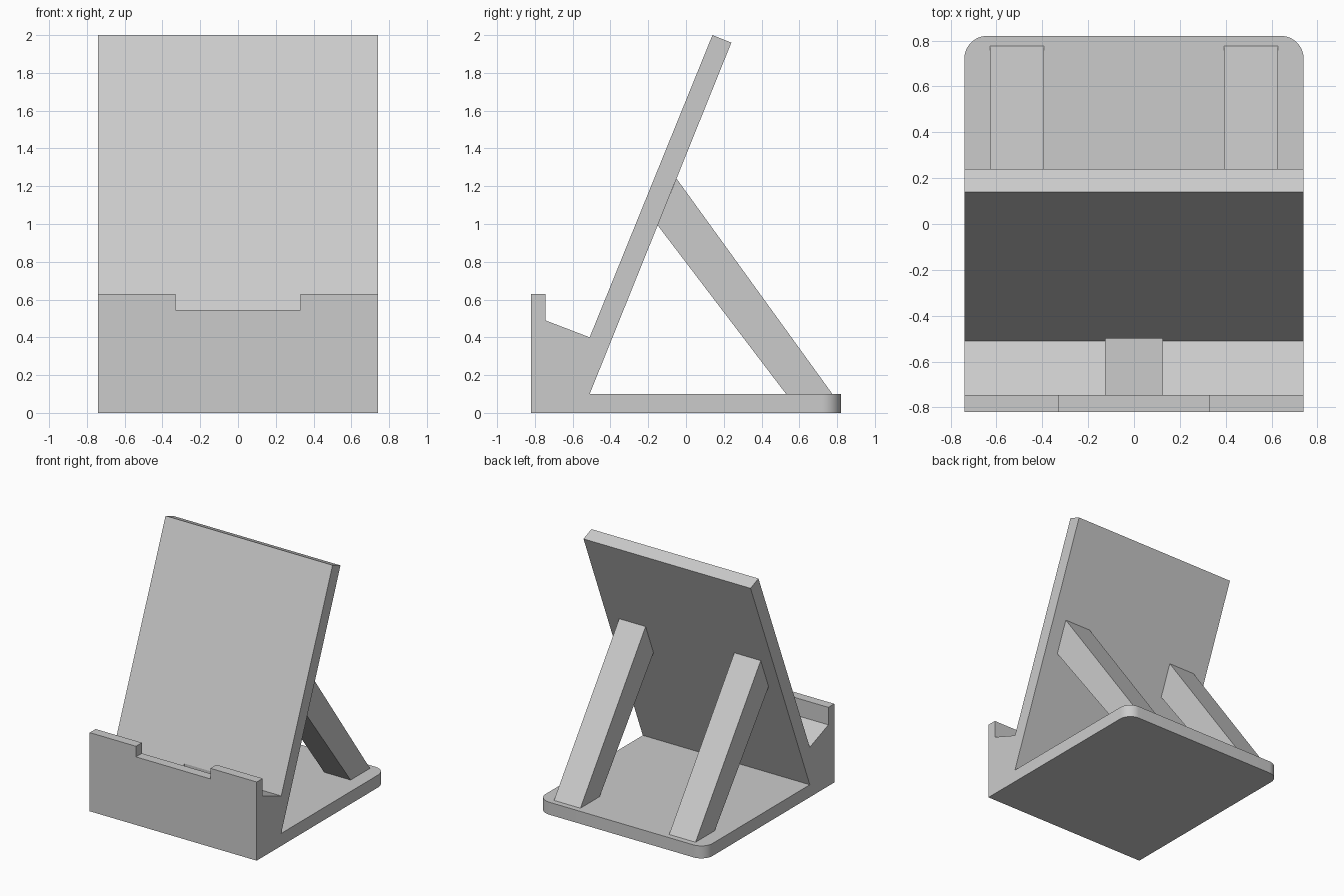
import bpy
import bmesh
import math

cube = bpy.data.objects.get("Cube")
if cube:
    bpy.data.objects.remove(cube, do_unlink=True)

grey = bpy.data.materials.new("light grey plastic")
grey.use_nodes = True
colour = (0.6, 0.6, 0.6, 1)
grey.diffuse_color = colour
grey.node_tree.nodes["Principled BSDF"].inputs["Base Color"].default_value = colour


def extrude_profile(name, profile, x0, x1, round_back=0):
    """Extrude a (y, z) side profile from x0 to x1, optionally rounding the rear uprights."""
    bm = bmesh.new()
    face = bm.faces.new([bm.verts.new((x0, y, z)) for y, z in profile])
    new = bmesh.ops.extrude_face_region(bm, geom=[face])["geom"]
    bmesh.ops.translate(bm, vec=(x1 - x0, 0, 0),
                        verts=[v for v in new if isinstance(v, bmesh.types.BMVert)])
    bmesh.ops.recalc_face_normals(bm, faces=bm.faces)
    if round_back:
        rear = max(y for y, z in profile)
        edges = [e for e in bm.edges
                 if all(abs(v.co.y - rear) < 1e-4 for v in e.verts)
                 and abs(e.verts[0].co.x - e.verts[1].co.x) < 1e-4]
        bmesh.ops.bevel(bm, geom=edges, offset=round_back, segments=12,
                        profile=0.5, affect='EDGES')
    mesh = bpy.data.meshes.new(name)
    bm.to_mesh(mesh)
    bm.free()
    mesh.materials.append(grey)
    obj = bpy.data.objects.new(name, mesh)
    bpy.context.collection.objects.link(obj)
    return obj


def box_profile(y0, y1, z0, z1):
    return [(y0, z0), (y1, z0), (y1, z1), (y0, z1)]


# Base plate, cradle with lip and leaning backrest share one side profile
body = extrude_profile("stand_body", [
    (-0.82, 0), (0.82, 0), (0.82, 0.1), (-0.51, 0.1), (0.24, 1.96),
    (0.14, 2), (-0.51, 0.4), (-0.745, 0.49), (-0.745, 0.63), (-0.82, 0.63),
], -0.74, 0.74, round_back=0.1)

# Lip notch and the cable pocket in the ledge
cutters = [
    extrude_profile("lip_notch_cutter", box_profile(-0.9, -0.7, 0.545, 0.8), -0.33, 0.33),
    extrude_profile("cable_pocket_cutter", box_profile(-0.745, -0.5, 0.25, 0.53), -0.125, 0.125),
]
for cutter in cutters:
    cut = body.modifiers.new(cutter.name, 'BOOLEAN')
    cut.operation = 'DIFFERENCE'
    cut.solver = 'EXACT'
    cut.object = cutter
    cutter.hide_render = True
    cutter.hide_set(True)

# Rounded base corners shade smoothly
bpy.ops.object.select_all(action='DESELECT')
body.select_set(True)
bpy.context.view_layer.objects.active = body
bpy.ops.object.shade_smooth_by_angle(angle=math.radians(30))

# Pair of rear struts
strut = [(-0.05, 1.24), (-0.15, 0.993), (0.53, 0.1), (0.775, 0.1)]
for side, centre in (("right", -0.51), ("left", 0.51)):
    extrude_profile(side + "_strut", strut, centre - 0.117, centre + 0.117)
